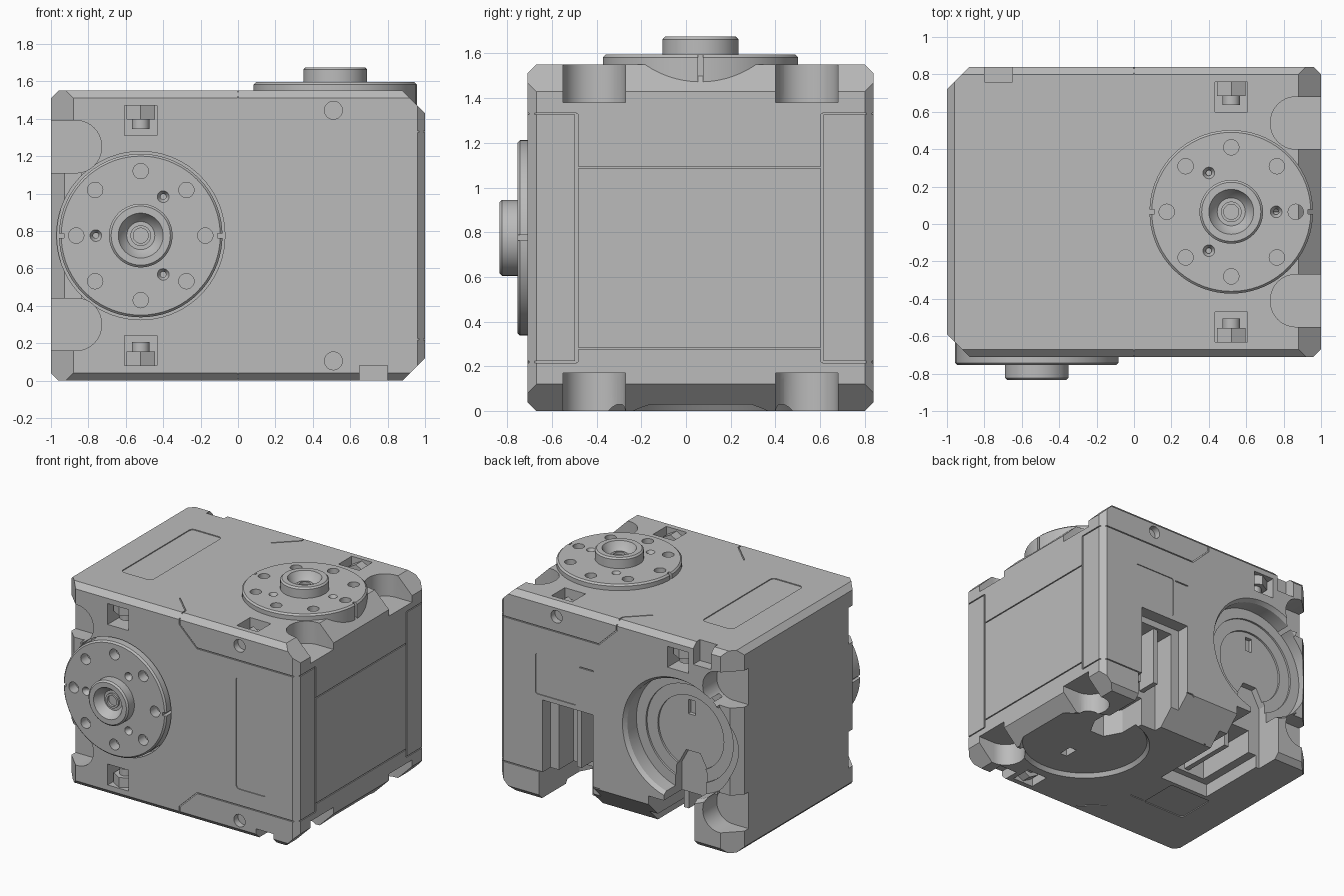
import bpy, bmesh, math
from mathutils import Matrix, Vector

if "Cube" in bpy.data.objects:
    bpy.data.objects.remove(bpy.data.objects["Cube"])

# Everything is modelled about the block centre; half the details sit on the
# front/back axis and a half-turn about (0,1,-1) gives the top/bottom axis.
TURN = Matrix(((-1, 0, 0, 0), (0, 0, -1, 0), (0, -1, 0, 0), (0, 0, 0, 1)))
PLACE = Matrix.Translation((0, 0.065, 0.775))
H = 0.775            # half height and half depth of the block
AX = -0.52           # x of the front axis

grey = bpy.data.materials.new("grey_plastic")
grey.use_nodes = True
grey.diffuse_color = (0.5, 0.5, 0.5, 1)
grey.node_tree.nodes["Principled BSDF"].inputs["Base Color"].default_value = (0.5, 0.5, 0.5, 1)


def to_object(bm, name):
    bmesh.ops.recalc_face_normals(bm, faces=bm.faces)
    mesh = bpy.data.meshes.new(name)
    bm.to_mesh(mesh)
    bm.free()
    obj = bpy.data.objects.new(name, mesh)
    bpy.context.collection.objects.link(obj)
    return obj


def box(x, y, z, tilt=None):
    """Box from (min, max) pairs."""
    bm = bmesh.new()
    mid = Vector([(a + b) / 2 for a, b in (x, y, z)])
    size = Matrix.Diagonal([abs(b - a) for a, b in (x, y, z)]).to_4x4()
    bmesh.ops.create_cube(bm, size=1, matrix=Matrix.Translation(mid) @ (tilt or Matrix()) @ size)
    return bm


def drum(x, z, y0, y1, r0, r1=None, n=48):
    """Cylinder or cone along y, radius r0 at y0 and r1 at y1."""
    bm = bmesh.new()
    mat = Matrix.Translation((x, (y0 + y1) / 2, z)) @ Matrix.Rotation(-math.pi / 2, 4, 'X')
    bmesh.ops.create_cone(bm, cap_ends=True, segments=n, radius1=r0,
                          radius2=r0 if r1 is None else r1, depth=y1 - y0, matrix=mat)
    return bm


def prism(points, y0, y1):
    """Closed extrusion of an (x, z) outline along y."""
    bm = bmesh.new()
    rings = [[bm.verts.new((x, y, z)) for x, z in points] for y in (y0, y1)]
    for ring in rings:
        bm.faces.new(ring)
    for i in range(len(points)):
        bm.faces.new((rings[0][i - 1], rings[0][i], rings[1][i], rings[1][i - 1]))
    return bm


def rounded(x0, x1, z0, z1, r):
    pts = []
    for cx, cz, start in ((x1 - r, z1 - r, 0), (x0 + r, z1 - r, 1), (x0 + r, z0 + r, 2), (x1 - r, z0 + r, 3)):
        for i in range(9):
            a = (start + i / 8) * math.pi / 2
            pts.append((cx + r * math.cos(a), cz + r * math.sin(a)))
    return pts


def groove(p, q, y):
    """Thin seam on a front or back face, from p to q in (x, z)."""
    a, b = Vector(p), Vector(q)
    d = b - a
    mid, half = (a + b) / 2, d.length / 2 + 0.004
    bm = box((-half, half), (-0.008, 0.008), (-0.004, 0.004))
    bm.transform(Matrix.Translation((mid.x, y, mid.y)) @ Matrix.Rotation(-math.atan2(d.y, d.x), 4, 'Y'))
    return bm


def carve(obj, cutters, both=False):
    """Subtract all cutters (and their half-turned twins) and bake the result."""
    tools = []
    for bm in cutters:
        twin = bm.copy() if both else None
        tools.append(to_object(bm, "cutter"))
        if twin:
            twin.transform(TURN)
            tools.append(to_object(twin, "cutter"))
    for t in tools:
        t.hide_render = True
        mod = obj.modifiers.new("cut", 'BOOLEAN')
        mod.operation, mod.solver, mod.object = 'DIFFERENCE', 'EXACT', t
    graph = bpy.context.evaluated_depsgraph_get()
    mesh = bpy.data.meshes.new_from_object(obj.evaluated_get(graph))
    obj.modifiers.clear()
    obj.data = mesh
    for t in tools:
        bpy.data.objects.remove(t)


def finish(obj, twin_name=None):
    if twin_name:
        twin = bpy.data.objects.new(twin_name, obj.data.copy())
        bpy.context.collection.objects.link(twin)
        twin.data.transform(TURN)
        finish(twin)
    mesh = obj.data
    mesh.transform(PLACE)
    mesh.materials.clear()
    mesh.materials.append(grey)
    mesh.shade_smooth()
    mesh.set_sharp_from_angle(angle=math.radians(25))


# Chamfered block
bm = box((-1, 1), (-H, H), (-H, H))
planes = [((0, a, b), 0.04) for a in (-1, 1) for b in (-1, 1)]
for s in (-1, 1):
    planes += [((1, 0, s), 0.12), ((-1, s, 0), 0.12), ((1, s, 0), 0.04), ((-1, 0, s), 0.04)]
for n, c in planes:
    corner = Vector((n[0], n[1] * H, n[2] * H))
    no = Vector(n).normalized()
    res = bmesh.ops.bisect_plane(bm, geom=bm.verts[:] + bm.edges[:] + bm.faces[:], clear_outer=True,
                                 plane_co=corner - no * c / math.sqrt(2), plane_no=no)
    bmesh.ops.edgeloop_fill(bm, edges=[e for e in res["geom_cut"] if isinstance(e, bmesh.types.BMEdge)])
body = to_object(bm, "servo_body")

cuts, seams = [], []
for s in (-1, 1):
    face = s * H
    # Rounded corner pockets and the lowered ledge between them
    for z in (-0.475, 0.475):
        ys = sorted((face - s * 0.17, face + s * 0.1))
        cuts.append(prism(rounded(-1.3, -0.73, z - 0.14, z + 0.14, 0.135), *ys))
    cuts.append(box((-1.2, -0.84), (face - s * 0.048, face + s * 0.1), (-0.34, 0.34)))
    # Cover seams
    for t in (-1, 1):
        path = [(0, t * 0.79), (0, t * 0.7), (0.15, t * 0.555), (1.02, t * 0.555)]
        seams += [groove(p, q, face) for p, q in zip(path, path[1:])]
        # Bolt pockets and screw holes, absent near the cable outlets
        if s < 0 or t > 0:
            ys = sorted((face - s * 0.16, face + s * 0.1))
            cuts.append(box((AX - 0.088, AX + 0.088), ys, (t * 0.535, t * 0.695)))
            ys = sorted((face - s * 0.05, face + s * 0.05))
            cuts.append(drum(0.51, t * 0.67, *ys, 0.048, n=24))
# Label panels
seams.append(prism(rounded(0.48, 0.74, -0.43, 0.43, 0.03), -H - 0.1, -H + 0.007))
seams.append(prism(rounded(0.33, 0.69, 0.035, 0.345, 0.02), H - 0.007, H + 0.1))
seams.append(groove((0.2, 0.335), (0.31, 0.335), H))
# Horn seat, edge notch
cuts.append(drum(AX, 0, -H - 0.1, -H + 0.1, 0.45, n=72))
cuts.append(box((0.65, 0.8), (-H - 0.1, -H + 0.16), (-H - 0.1, -H + 0.08)))
# Stepped idler seat
cuts.append(drum(AX, 0, H - 0.03, H + 0.01, 0.45, 0.477, n=72))
for r, d in ((0.45, 0.14), (0.37, 0.155), (0.28, 0.17)):
    cuts.append(drum(AX, 0, H - d, H + 0.1, r, n=72))
cuts.append(box((AX - 0.03, AX + 0.03), (H - 0.2, H), (0.13, 0.24)))
# Cable channel and connector slot
cuts.append(prism([(-0.66, -1), (-0.4, -1), (-0.4, -0.28), (-0.47, -0.15), (-0.59, -0.15), (-0.66, -0.28)],
                  H - 0.22, H + 0.1))
cuts.append(box((0.2, 0.63), (H - 0.1, H + 0.1), (-1, 0)))
cuts.append(box((0.27, 0.56), (H - 0.28, H + 0.1), (-1, -0.05)))
# End plate seams
for z in (-0.495, 0.315):
    seams.append(box((0.992, 1.02), (-0.555, 0.545), (z - 0.004, z + 0.004)))
for y, out in ((-0.555, -0.8), (0.545, 0.8)):
    seams.append(box((0.992, 1.02), (y - 0.006, y + 0.006), (-0.555, 0.555)))
    for z in (-0.555, 0.555):
        seams.append(box((0.992, 1.02), sorted((y, out)), (z - 0.004, z + 0.004)))
carve(body, cuts, both=True)

# Sloped edge between the two cable outlets
slope = box((-0.35, 0.35), (-0.152, 0.152), (-0.152, 0.152), Matrix.Rotation(math.pi / 4, 4, 'X'))
slope.transform(Matrix.Translation((0, H, -H)))
carve(body, [slope])
carve(body, seams, both=True)
finish(body)

# Output horns: lathed disc with boss, then drilled
profile = [(0, -0.66), (0.437, -0.66), (0.437, -0.808), (0.425, -0.82),
           (0.17, -0.82), (0.17, -0.888), (0.158, -0.9), (0.12, -0.9), (0.1, -0.86), (0.075, -0.835),
           (0.055, -0.835), (0.055, -0.85), (0.04, -0.85), (0.04, -0.83), (0, -0.83)]
bm = bmesh.new()
verts = [bm.verts.new((r, y, 0)) for r, y in profile]
edges = [bm.edges.new(pair) for pair in zip(verts, verts[1:])]
bmesh.ops.spin(bm, geom=verts + edges, axis=(0, 1, 0), cent=(0, 0, 0), angle=math.tau, steps=72)
bmesh.ops.remove_doubles(bm, verts=bm.verts, dist=0.0005)
horn = to_object(bm, "front_horn")
drills = []
for i in range(8):
    a = i * math.tau / 8
    drills.append(drum(0.345 * math.cos(a), 0.345 * math.sin(a), -1, -0.74, 0.041, n=24))
for i in range(3):
    a = math.pi / 3 + i * math.tau / 3
    x, z = 0.24 * math.cos(a), 0.24 * math.sin(a)
    drills.append(drum(x, z, -0.825, -0.79, 0.034, 0.015, n=20))
    drills.append(drum(x, z, -0.8, -0.74, 0.015, n=20))
for s in (-1, 1):
    drills.append(box(sorted((s * 0.41, s * 0.5)), (-1, -0.68), (-0.012, 0.012)))
carve(horn, drills)
horn.data.transform(Matrix.Translation((AX, 0, 0)))
finish(horn, "top_horn")

# Mounting bolts in the square pockets
for name, s, t in (("front_upper", -1, 1), ("front_lower", -1, -1), ("back_upper", 1, 1)):
    for part, r, n, z0, z1 in (("bolt_head", 0.088, 6, 0.62, 0.7), ("bolt_shank", 0.047, 24, 0.57, 0.625)):
        bm = bmesh.new()
        mat = Matrix.Translation((AX, s * (H - 0.1), t * (z0 + z1) / 2))
        bmesh.ops.create_cone(bm, cap_ends=True, segments=n, radius1=r, radius2=r, depth=z1 - z0, matrix=mat)
        finish(to_object(bm, name + "_" + part), name + "_" + part + "_turned")

# Connector post inside each slot
finish(to_object(box((0.38, 0.42), (H - 0.3, H - 0.12), (-0.5, -0.04)), "back_connector_post"),
       "bottom_connector_post")
